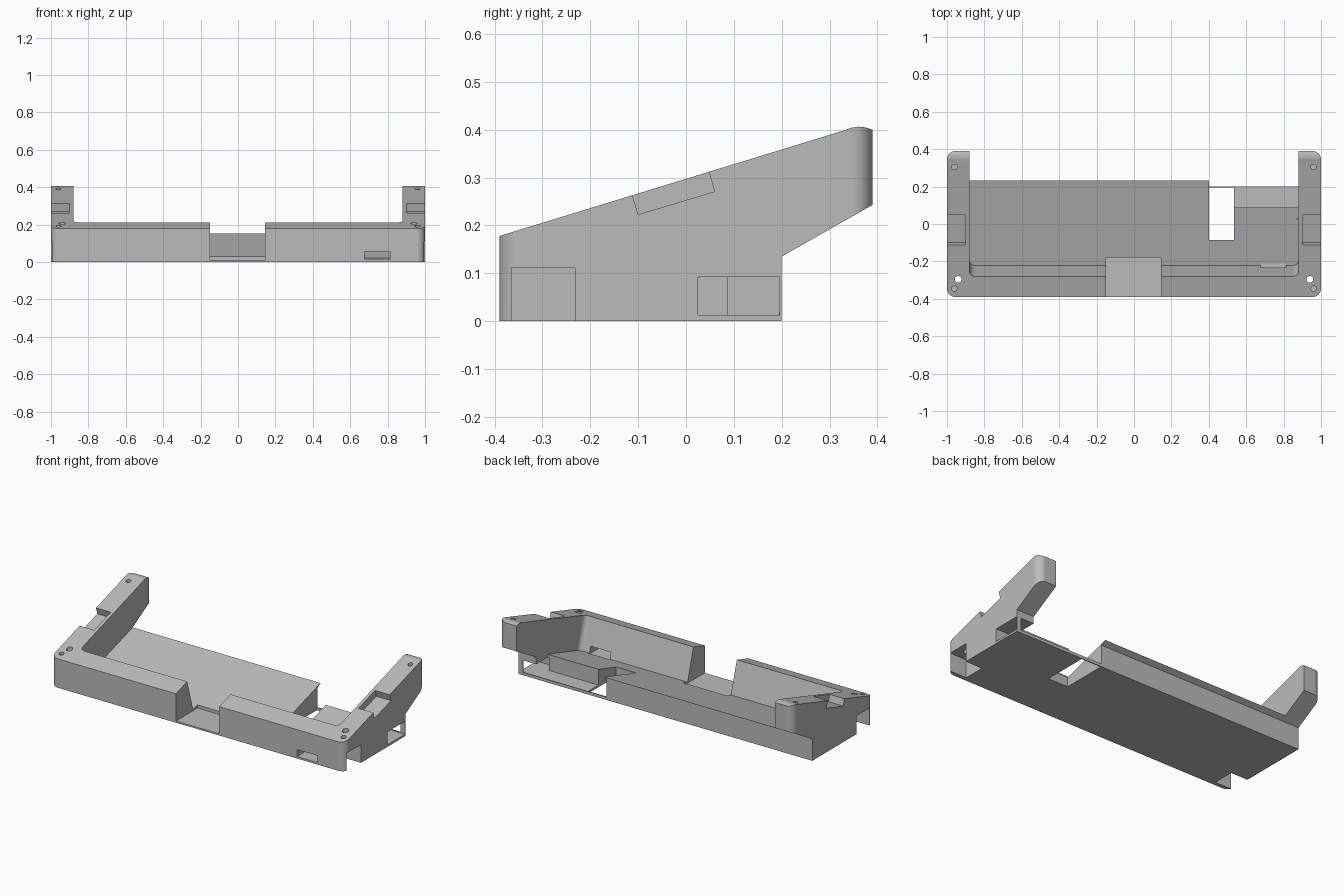
import bpy, bmesh, math
from mathutils import Matrix, Vector

if "Cube" in bpy.data.objects:
    bpy.data.objects.remove(bpy.data.objects["Cube"], do_unlink=True)

TILT = math.atan(0.3)

grey = bpy.data.materials.new("plain grey plastic")
grey.use_nodes = True
grey.diffuse_color = (0.5, 0.5, 0.5, 1)
grey.node_tree.nodes["Principled BSDF"].inputs["Base Color"].default_value = (0.5, 0.5, 0.5, 1)


def make_object(name, bm):
    bmesh.ops.recalc_face_normals(bm, faces=bm.faces)
    mesh = bpy.data.meshes.new(name)
    bm.to_mesh(mesh)
    bm.free()
    mesh.materials.append(grey)
    obj = bpy.data.objects.new(name, mesh)
    bpy.context.collection.objects.link(obj)
    return obj


def box(name, low, high, radius=0, rounded=None, matrix=None):
    """Box between two corners; upright edges chosen by 'rounded' are filleted."""
    low, high = Vector(low), Vector(high)
    bm = bmesh.new()
    bmesh.ops.create_cube(bm, size=1)
    for v in bm.verts:
        v.co = (low + high) / 2 + Vector(a * b for a, b in zip(v.co, high - low))
    if radius:
        edges = [e for e in bm.edges
                 if abs(e.verts[0].co.z - e.verts[1].co.z) > 1e-4 and rounded(e.verts[0].co)]
        bmesh.ops.bevel(bm, geom=edges, offset=radius, segments=8, profile=0.5, affect='EDGES')
    if matrix:
        bm.transform(matrix)
    return make_object(name, bm)


def side_prism(name, points, half_width):
    """Side profile (y, z) extruded across x."""
    bm = bmesh.new()
    face = bm.faces.new([bm.verts.new((-half_width, y, z)) for y, z in points])
    new = bmesh.ops.extrude_face_region(bm, geom=[face])["geom"]
    bmesh.ops.translate(bm, vec=(2 * half_width, 0, 0),
                        verts=[g for g in new if isinstance(g, bmesh.types.BMVert)])
    return make_object(name, bm)


def drill(name, x, y, radius, bottom):
    bm = bmesh.new()
    bmesh.ops.create_cone(bm, cap_ends=True, segments=24, radius1=radius, radius2=radius,
                          depth=0.6, matrix=Matrix.Translation((x, y, bottom + 0.3)))
    return make_object(name, bm)


def tilted(y, z):
    return Matrix.Translation((0, y, z)) @ Matrix.Rotation(TILT, 4, 'X')


def combine(target, tool, operation='DIFFERENCE'):
    mod = target.modifiers.new("cut", 'BOOLEAN')
    mod.operation, mod.solver, mod.object = operation, 'EXACT', tool
    bpy.context.view_layer.objects.active = target
    bpy.ops.object.modifier_apply(modifier=mod.name)
    bpy.data.objects.remove(tool, do_unlink=True)


# Wedge body with overhanging rear arms, rounded in plan
body = side_prism("tilted_stand_body",
                  [(-0.39, 0), (0.2, 0), (0.2, 0.135), (0.39, 0.243), (0.39, 0.4),
                   (0.375, 0.405), (0.36, 0.4065), (0.345, 0.404), (0.33, 0.3985),
                   (-0.39, 0.178)], 1.1)
combine(body, box("plan_outline", (-1, -0.39, -0.2), (1, 0.39, 0.7), 0.045, lambda c: True),
        'INTERSECT')

# Tilted pocket, open to the rear
combine(body, box("pocket", (-0.88, 0, 0), (0.88, 1, 0.5), 0.03, lambda c: c.y < 0.1,
                  tilted(-0.222, 0.017)))

# Front gap and small front slot
combine(body, box("front_gap", (-0.15, -0.5, 0.01), (0.145, -0.18, 0.5)))
combine(body, box("front_slot", (0.675, -0.5, 0.012), (0.813, -0.212, 0.055)))

# Through opening, open tray and side port on the left
combine(body, box("floor_opening", (0.4, -0.085, -0.1), (0.535, 0.194, 0.4)))
combine(body, box("tray", (0.53, 0.088, 0.013), (0.88, 0.196, 0.4)))
combine(body, box("tray_rear", (0.4, 0.15, 0.018), (0.8801, 0.3, 0.4)))
combine(body, box("side_port", (0.87, 0.025, 0.0125), (1.1, 0.1955, 0.092)))
combine(body, box("rear_port", (0.875, 0.15, 0.0181), (0.97, 0.3, 0.0921)))

# Matching features on both sides
for s in (-1, 1):
    def span(inner, outer):
        return min(s * inner, s * outer), max(s * inner, s * outer)

    a, b = span(0.9, 1.1)
    combine(body, box("arm_notch", (a, 0, 0), (b, 0.167, 0.3), matrix=tilted(-0.1, 0.223)))
    a, b = span(0.885, 1.1)
    combine(body, box("foot_notch", (a, -0.365, -0.1), (b, -0.232, 0.112)))
    combine(body, drill("through_hole", s * 0.94, -0.296, 0.018, 0.05))
    combine(body, drill("front_screw_hole", s * 0.96, -0.345, 0.014, 0.13))
    combine(body, drill("rear_screw_hole", s * 0.96, 0.305, 0.014, 0.3))

# Smooth fillets, crisp edges
bpy.ops.object.select_all(action='DESELECT')
body.select_set(True)
bpy.context.view_layer.objects.active = body
bpy.ops.object.shade_smooth_by_angle(angle=math.radians(25))
weighted = body.modifiers.new("weighted_normals", 'WEIGHTED_NORMAL')
weighted.keep_sharp = True
